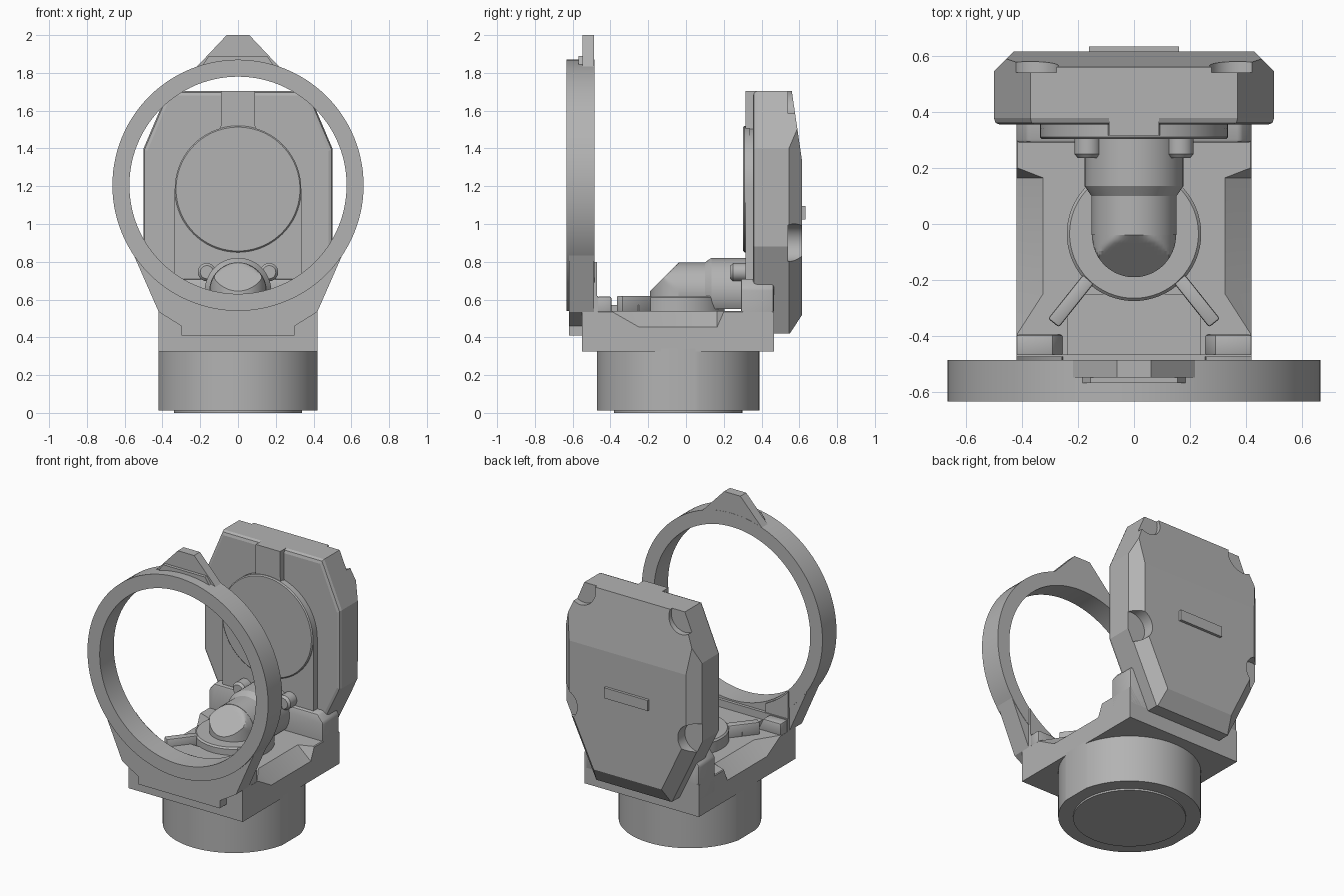
import bpy, bmesh
from math import sin, cos, pi, radians, sqrt
from mathutils import Matrix

if "Cube" in bpy.data.objects:
    bpy.data.objects.remove(bpy.data.objects["Cube"])

grey = bpy.data.materials.new("plain grey")
grey.use_nodes = True
grey.diffuse_color = (0.45, 0.45, 0.45, 1)
grey.node_tree.nodes["Principled BSDF"].inputs["Base Color"].default_value = (0.45, 0.45, 0.45, 1)


def smooth(ob, angle):
    bpy.ops.object.select_all(action="DESELECT")
    bpy.context.view_layer.objects.active = ob
    ob.select_set(True)
    bpy.ops.object.shade_smooth_by_angle(angle=radians(angle))


def finish(name, bm, bevel=0):
    bmesh.ops.recalc_face_normals(bm, faces=bm.faces[:])
    mesh = bpy.data.meshes.new(name)
    bm.to_mesh(mesh)
    bm.free()
    mesh.materials.append(grey)
    ob = bpy.data.objects.new(name, mesh)
    bpy.context.collection.objects.link(ob)
    bpy.context.view_layer.objects.active = ob
    if bevel:
        mod = ob.modifiers.new("soft edges", "BEVEL")
        mod.width, mod.segments, mod.limit_method = bevel, 2, "ANGLE"
        bpy.ops.object.modifier_apply(modifier=mod.name)
    smooth(ob, 30)
    return ob


def loft(sections, closed=False):
    """Skin a row of equal-length sections; cap the ends unless closed."""
    bm = bmesh.new()
    rows = [[bm.verts.new(p) for p in s] for s in sections]
    n = len(rows[0])
    for i in range(len(rows) - (not closed)):
        a, b = rows[i], rows[(i + 1) % len(rows)]
        for j in range(n):
            bm.faces.new((a[j], a[(j + 1) % n], b[(j + 1) % n], b[j]))
    if not closed:
        bm.faces.new(rows[0])
        bm.faces.new(rows[-1])
    bmesh.ops.recalc_face_normals(bm, faces=bm.faces[:])
    return bm


def prism(outline, y0, y1):
    return loft([[(x, y, z) for x, z in outline] for y in (y0, y1)])


def both(half):
    return half + [(-x, z) for x, z in reversed(half)]


def box(x0, x1, y0, y1, z0, z1):
    return prism([(x0, z0), (x1, z0), (x1, z1), (x0, z1)], y0, y1)


def lathe(profile, centre, axis, steps=64):
    """Solid of revolution from (radius, position) pairs along axis y or z."""
    rows = []
    for r, h in profile:
        ring = [(r * cos(2 * pi * k / steps), r * sin(2 * pi * k / steps)) for k in range(steps)]
        rows.append([(centre[0] + u, h, centre[1] + v) if axis == "y"
                     else (centre[0] + u, centre[1] + v, h) for u, v in ring])
    return loft(rows)


def slice_off(bm, point, normal):
    """Remove everything on the normal side of a plane and close the cut."""
    cut = bmesh.ops.bisect_plane(bm, geom=bm.verts[:] + bm.edges[:] + bm.faces[:],
                                 plane_co=point, plane_no=normal, clear_outer=True)
    edges = [g for g in cut["geom_cut"] if isinstance(g, bmesh.types.BMEdge)]
    bmesh.ops.holes_fill(bm, edges=edges)


def arc(r, zc, a0, a1, n):
    angles = [radians(a0 + (a1 - a0) * k / n) for k in range(n + 1)]
    return [(r * cos(a), zc + r * sin(a)) for a in angles]


# Round foot with flattened flanks, and the thin disc under it
foot = lathe([(0.43, 0.012), (0.43, 0.34)], (0, -0.042), "z", 96)
for s in (1, -1):
    slice_off(foot, (0.42 * s, 0, 0), (s, 0, 0))
finish("round_foot", foot)
finish("foot_disc", lathe([(0.34, 0), (0.34, 0.02)], (0, -0.042), "z"))

# Main block, with a sloping pocket along each top side edge
sections = []
for y, x, z in [(-0.55, 0.415, 0.535), (-0.39, 0.415, 0.535), (-0.25, 0.325, 0.455),
                (0.165, 0.325, 0.455), (0.2, 0.415, 0.535), (0.465, 0.415, 0.535)]:
    sections.append([(u, y, w) for u, w in both([(0.42, 0.325), (0.42, z), (x, 0.54)])])
finish("main_block", loft(sections))

# Raised rear wall, low front wall and step on the block
wall = prism(both([(0.42, 0.42), (0.42, 0.66), (0.38, 0.71)]), 0.29, 0.465)
finish("rear_wall", wall, 0.012)
finish("front_wall", box(-0.42, 0.42, -0.55, -0.465, 0.5, 0.62))
finish("front_step", box(-0.24, 0.24, -0.47, -0.25, 0.53, 0.57))

# Collar, with diagonal ribs, corner blocks and bolts on both sides
finish("collar", lathe([(0.24, 0.53), (0.24, 0.61), (0.23, 0.62)], (0, -0.035), "z"))
for s, side in ((1, "left"), (-1, "right")):
    rib = box(-0.1, 0.1, -0.025, 0.025, 0.53, 0.62)
    bmesh.ops.transform(rib, verts=rib.verts,
                        matrix=Matrix.Translation((0.225 * s, -0.275, 0)) @ Matrix.Rotation(-s * pi / 3.5, 4, "Z"))
    finish(side + "_rib", rib, 0.008)
    corner = [(0.25 * s, 0.53), (0.42 * s, 0.53), (0.42 * s, 0.615), (0.29 * s, 0.615)]
    finish(side + "_corner_block", prism(corner, -0.47, -0.395), 0.008)
    finish(side + "_bolt", lathe([(0.035, 0.235), (0.048, 0.25), (0.048, 0.32)], (0.165 * s, 0.745), "y", 24))

# Horizontal tube, and its rounded nose cut back by a slanted mirror face
tube = lathe([(0.152, -0.04), (0.152, 0.1), (0.176, 0.135), (0.176, 0.36)], (0, 0.645), "y")
slice_off(tube, (0, 0, 0.55), (0, 0, -1))
finish("horizontal_tube", tube)
nose = []
for k in range(17):
    depth = 0.15 * sin(pi / 2 * k / 16.5)
    width = sqrt(0.15 ** 2 - depth ** 2)
    top = arc(0.15, 0.645, 0, 180, 32)
    nose.append([(max(-width, min(width, x)), -0.04 - depth, min(z, 0.795 - depth)) for x, z in top]
                + [(-width, -0.04 - depth, 0.58), (width, -0.04 - depth, 0.58)])
finish("mirror_nose", loft(nose))

# Front ring
R, r, zc = 0.665, 0.575, 1.205
rows = []
for k in range(112):
    u, v = cos(2 * pi * k / 112), sin(2 * pi * k / 112)
    rows.append([(q * u, y, zc + q * v) for q, y in
                 ((R, -0.633), (R, -0.485), (r, -0.485), (r, -0.633))])
finish("front_ring", loft(rows, closed=True))

# Sighting tab on top of the ring, with a small lower ledge
finish("ring_tab", prism(both([(0.23, 1.82), (0.06, 2.0)]), -0.547, -0.486))
finish("ring_tab_ledge", prism(both([(0.2, 1.82), (0.155, 1.89)]), -0.568, -0.54))

# Cradle joining the ring to the block, with braces behind the ring
cradle = both([(0.3, 0.41), (0.3, 0.46), (0.42, 0.535)] + arc(0.655, zc, -27, -88, 20))
finish("ring_cradle", prism(cradle, -0.62, -0.487))
for s, side in ((1, "left"), (-1, "right")):
    brace = [(0.42, 0.53), (0.42, 0.8)] + arc(0.585, zc, -46, -64, 6) + [(0.25, 0.53)]
    finish(side + "_brace", prism([(x * s, z) for x, z in brace], -0.55, -0.472))

# Rear housing: eight-sided slab with a softened front and bevelled back edges
outline = both([(0.28, 0.42), (0.5, 0.88), (0.5, 1.4), (0.37, 1.705)])
housing = loft([[(x * f, y, 1.06 + (z - 1.06) * f) for x, z in outline]
                for f, y in ((0.96, 0.355), (0.988, 0.361), (1, 0.378), (1, 0.615))])
slice_off(housing, (0, 0.615, 1.33), (0, 0.375, 0.055))
slice_off(housing, (0, 0.615, 0.52), (0, 0.1, -0.065))
for s in (1, -1):
    slice_off(housing, (0.5 * s, 0.545, 1), (s, 1, 0))
    slice_off(housing, (0.5 * s, 0.545, 0.88), (0.9 * s, 1, -0.43))
housing_ob = finish("rear_housing", housing)

# Rounded corner notches cut into the housing's back
for s in (1, -1):
    for x, z in ((0.37, 1.67), (0.47, 0.9)):
        cutter = finish("notch_cutter", lathe([(0.1, 0.54), (0.1, 0.8)], (x * s, z), "y"))
        cutter.hide_render = True
        mod = housing_ob.modifiers.new("notch", "BOOLEAN")
        mod.operation, mod.object, mod.solver = "DIFFERENCE", cutter, "EXACT"
        bpy.context.view_layer.objects.active = housing_ob
        bpy.ops.object.modifier_apply(modifier=mod.name)
        bpy.data.objects.remove(cutter)
smooth(housing_ob, 7)

# Raised keyhole panel on the housing's front, with its round face
panel = both([(0.335, 0.6)] + arc(0.335, 1.18, 0, 74, 18) + [(0.09, 1.54), (0.09, 1.705)])
finish("keyhole_panel", prism(panel, 0.315, 0.38))
finish("round_face", lathe([(0.328, 0.303), (0.335, 0.31), (0.335, 0.34)], (0, 1.185), "y", 72))

# Plain raised pad on the housing's back
finish("rear_pad", box(-0.16, 0.16, 0.6, 0.633, 1.025, 1.095))
